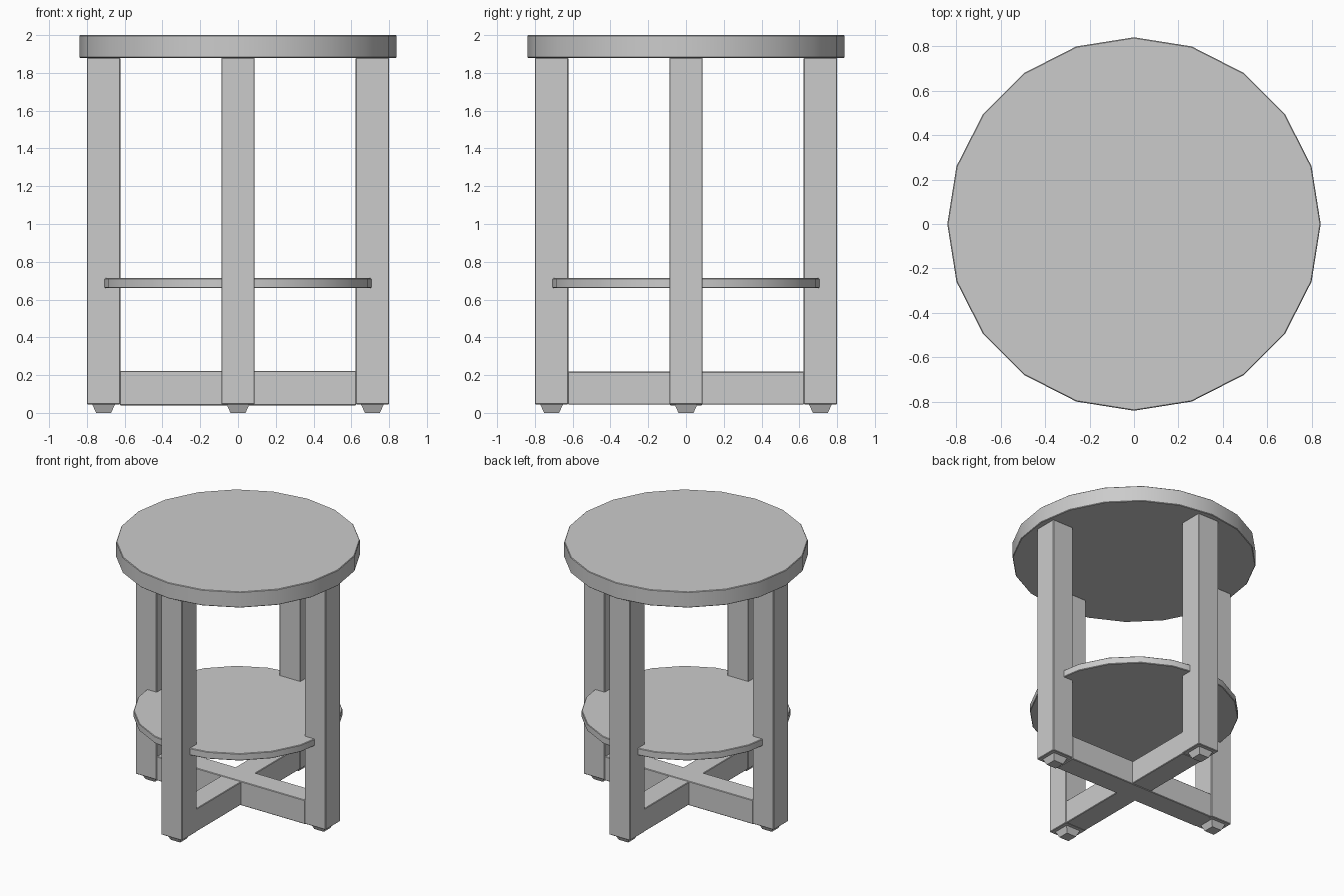
import bpy
from math import pi, cos, sin

if "Cube" in bpy.data.objects:
    bpy.data.objects.remove(bpy.data.objects["Cube"])


def finish(obj, name, bevel=0.004, smooth=False):
    obj.name = name
    if bevel:
        mod = obj.modifiers.new("soft_edge", 'BEVEL')
        mod.width = bevel
        mod.segments = 1
        mod.limit_method = 'ANGLE'
        mod.angle_limit = pi / 4
    if smooth:
        bpy.ops.object.shade_smooth_by_angle(angle=pi / 6)
    return obj


def disc(name, radius, z0, z1):
    bpy.ops.mesh.primitive_cylinder_add(vertices=20, radius=radius, depth=z1 - z0,
                                        location=(0, 0, (z0 + z1) / 2))
    return finish(bpy.context.object, name, smooth=True)


def box(name, x, y, sx, sy, z0, z1):
    bpy.ops.mesh.primitive_cube_add(size=1, location=(x, y, (z0 + z1) / 2))
    obj = bpy.context.object
    obj.scale = (sx, sy, z1 - z0)
    bpy.ops.object.transform_apply(location=False, rotation=False, scale=True)
    return finish(obj, name)


def foot(name, x, y):
    # square frustum, narrow end on the floor
    r = 2 ** 0.5
    bpy.ops.mesh.primitive_cone_add(vertices=4, radius1=0.04 * r, radius2=0.06 * r,
                                    depth=0.045, location=(x, y, 0.0225),
                                    rotation=(0, 0, pi / 4))
    return finish(bpy.context.object, name, bevel=0)


# Round top and lower shelf
disc("table_top", 0.84, 1.88, 2.0)
disc("shelf", 0.72, 0.66, 0.713)

# Four legs with feet
for i, side in enumerate(("right", "back", "left", "front")):
    x = round(cos(i * pi / 2)) * 0.7115
    y = round(sin(i * pi / 2)) * 0.7115
    box(side + "_leg", x, y, 0.177, 0.177, 0.045, 1.88)
    foot(side + "_foot", x, y)

# Crossed base beams
box("cross_beam_side_to_side", 0, 0, 1.25, 0.17, 0.04, 0.223)
box("cross_beam_front_to_back", 0, 0, 0.17, 1.25, 0.044, 0.219)
